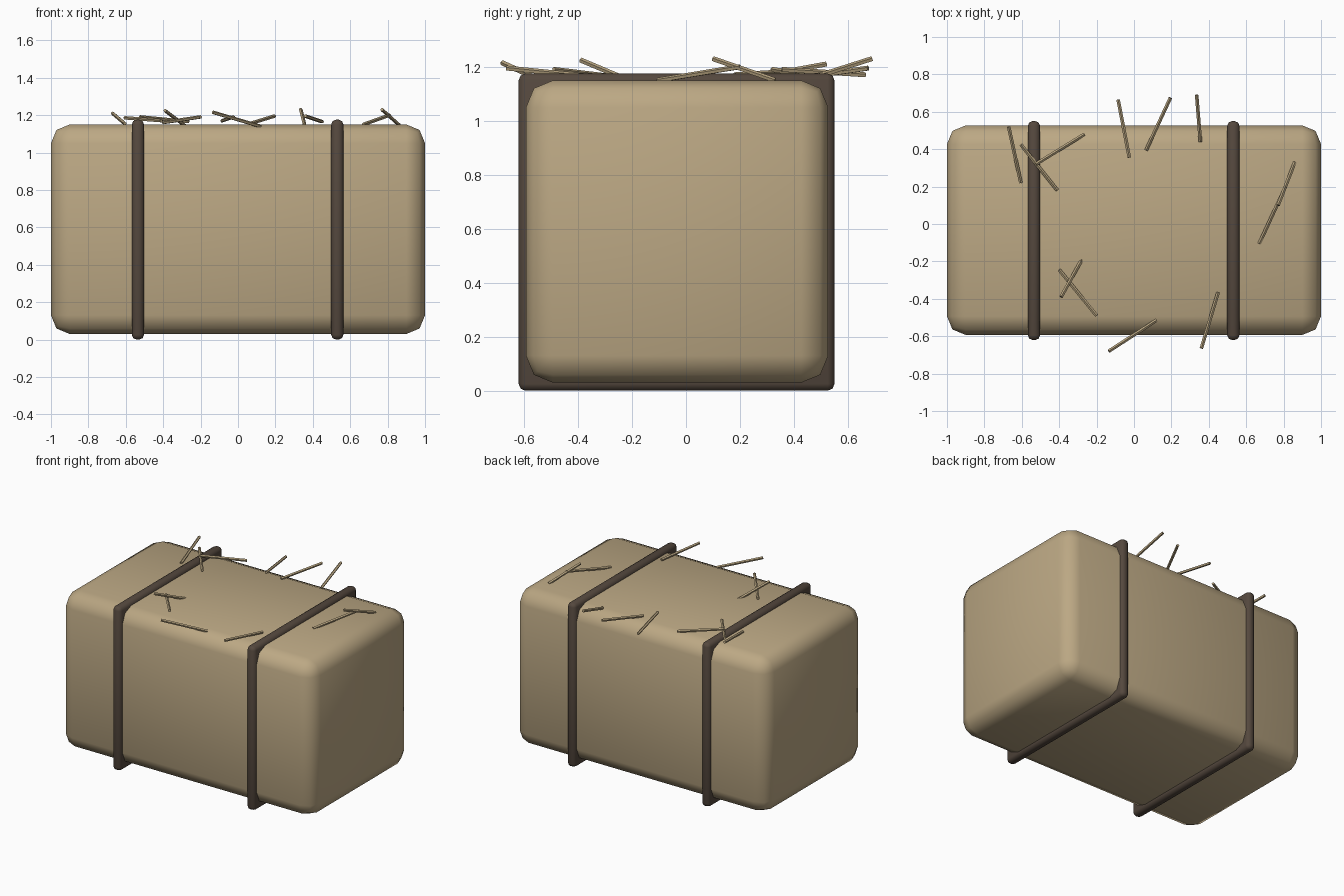
import bpy
from mathutils import Vector

if "Cube" in bpy.data.objects:
    bpy.data.objects.remove(bpy.data.objects["Cube"])


def material(name, rgb):
    m = bpy.data.materials.new(name)
    m.diffuse_color = (*rgb, 1)
    m.use_nodes = True
    m.node_tree.nodes["Principled BSDF"].inputs["Base Color"].default_value = m.diffuse_color
    return m


HAY = material("hay", (0.50, 0.39, 0.23))
STRAP = material("dark_strap", (0.09, 0.065, 0.048))
STRAW = material("straw", (0.46, 0.36, 0.21))


def rounded_box(name, centre, size, bevel, mat):
    bpy.ops.mesh.primitive_cube_add(size=1, location=centre)
    ob = bpy.context.object
    ob.name = name
    ob.scale = size
    bpy.ops.object.transform_apply(location=False, rotation=False, scale=True)
    mod = ob.modifiers.new("bevel", 'BEVEL')
    mod.width = bevel
    mod.segments = 2
    mod.limit_method = 'NONE'
    ob.data.materials.append(mat)
    bpy.ops.object.modifier_apply(modifier=mod.name)
    bpy.ops.object.shade_smooth_by_angle(angle=1.0)
    return ob


def straw(name, a, b):
    a, b = Vector(a), Vector(b)
    d = b - a
    bpy.ops.mesh.primitive_cylinder_add(vertices=5, radius=0.01, depth=d.length,
                                        location=(a + b) / 2)
    ob = bpy.context.object
    ob.name = name
    ob.rotation_euler = d.to_track_quat('Z', 'Y').to_euler()
    ob.data.materials.append(STRAW)


# Bale body
rounded_box("bale", (0, -0.033, 0.59), (2.0, 1.12, 1.12), 0.1, HAY)

# Two straps wrapped round the bale
for side, x in (("left", -0.535), ("right", 0.531)):
    rounded_box(side + "_strap", (x, -0.035, 0.588), (0.065, 1.17, 1.175), 0.025, STRAP)

# Loose straws on top
STRAWS = [
    ((-0.67, 0.52, 1.21), (-0.605, 0.22, 1.155)),
    ((-0.605, 0.425, 1.185), (-0.41, 0.18, 1.17)),
    ((-0.525, 0.32, 1.19), (-0.265, 0.48, 1.165)),
    ((-0.40, -0.245, 1.16), (-0.20, -0.49, 1.19)),
    ((-0.39, -0.39, 1.225), (-0.265, -0.165, 1.13)),
    ((-0.135, -0.68, 1.215), (0.12, -0.515, 1.14)),
    ((-0.085, 0.665, 1.17), (-0.025, 0.355, 1.19)),
    ((0.065, 0.395, 1.155), (0.195, 0.675, 1.195)),
    ((0.335, 0.69, 1.23), (0.355, 0.44, 1.15)),
    ((0.36, -0.665, 1.195), (0.45, -0.365, 1.165)),
    ((0.67, -0.105, 1.15), (0.81, 0.20, 1.20)),
    ((0.77, 0.10, 1.23), (0.86, 0.33, 1.15)),
]
for i, (a, b) in enumerate(STRAWS, 1):
    straw(f"straw_{i}", a, b)
